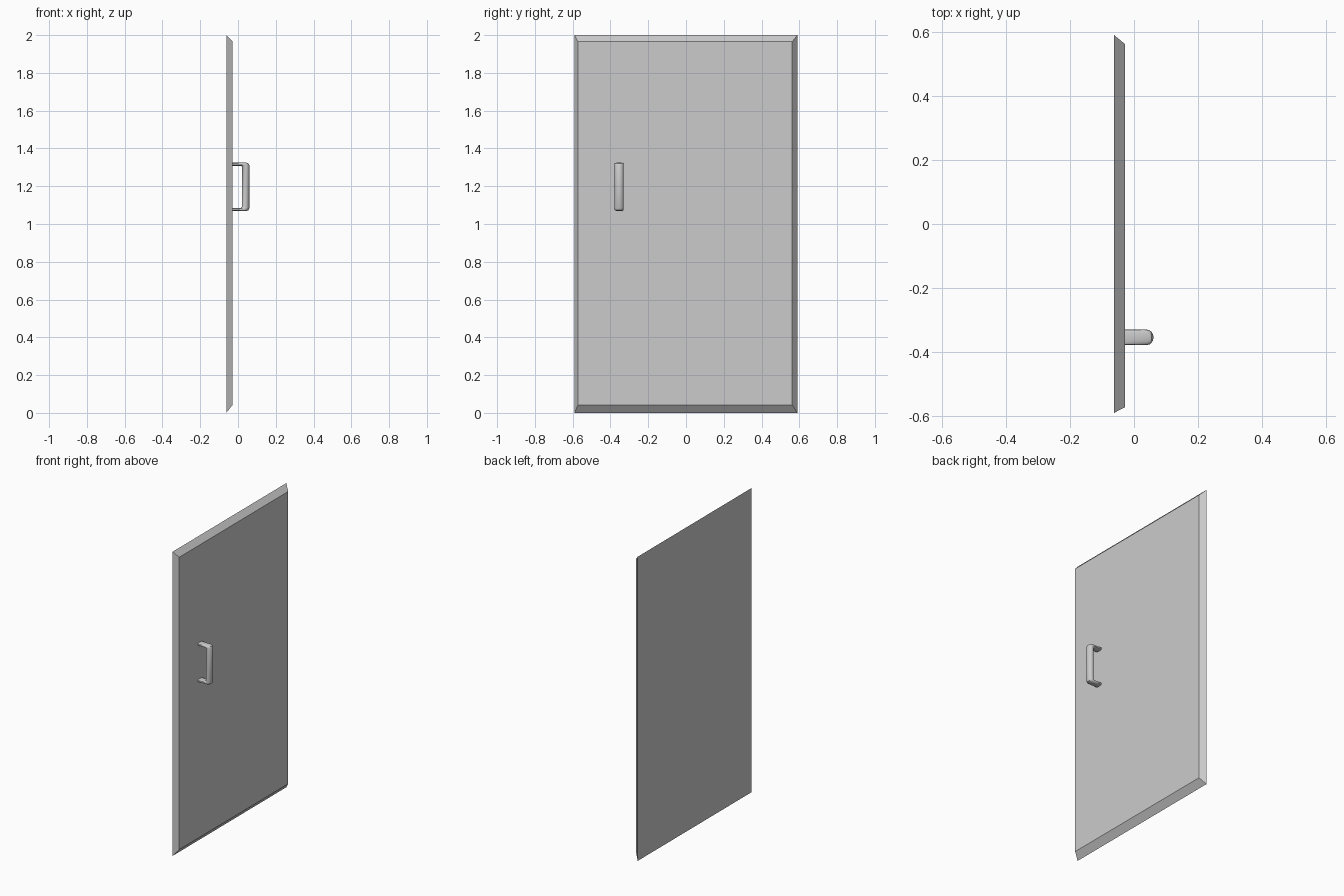
import bpy, bmesh, math

if "Cube" in bpy.data.objects:
    bpy.data.objects.remove(bpy.data.objects["Cube"])


def add_object(name, bm, smooth=False):
    bmesh.ops.recalc_face_normals(bm, faces=bm.faces[:])
    mesh = bpy.data.meshes.new(name)
    bm.to_mesh(mesh)
    bm.free()
    obj = bpy.data.objects.new(name, mesh)
    bpy.context.collection.objects.link(obj)
    if smooth:
        bpy.ops.object.select_all(action='DESELECT')
        obj.select_set(True)
        bpy.context.view_layer.objects.active = obj
        bpy.ops.object.shade_smooth_by_angle(angle=math.radians(35))
    return obj


def loft(rings):
    """Skin a list of closed point loops and cap both ends."""
    bm = bmesh.new()
    loops = [[bm.verts.new(p) for p in ring] for ring in rings]
    n = len(loops[0])
    for a, b in zip(loops, loops[1:]):
        for i in range(n):
            j = (i + 1) % n
            bm.faces.new((a[i], a[j], b[j], b[i]))
    bm.faces.new(loops[0])
    bm.faces.new(loops[-1])
    return bm


# door panel: flat back, smaller front face, sloped edges all round
def rect(x, y0, y1, z0, z1):
    return [(x, y0, z0), (x, y1, z0), (x, y1, z1), (x, y0, z1)]


FRONT_X = -0.028
add_object("door_panel", loft([rect(-0.062, -0.59, 0.59, 0.0, 2.0),
                               rect(FRONT_X, -0.572, 0.562, 0.043, 1.965)]))

# handle: flat legs turning into a round upright grip
HANDLE_Y, HALF_W, MID_Z, SIDES = -0.354, 0.024, 1.197, 16


def power(v, p):
    return math.copysign(abs(v) ** p, v)


def section(xi, zi, xo, zo, p):
    """Cross-section spanning inner to outer point; p < 1 squares it off."""
    ring = []
    for k in range(SIDES):
        a = 2 * math.pi * k / SIDES
        c, s = power(math.cos(a), p), power(math.sin(a), p)
        ring.append(((xi + xo) / 2 + c * (xo - xi) / 2,
                     HANDLE_Y + s * HALF_W,
                     (zi + zo) / 2 + c * (zo - zi) / 2))
    return ring


# inner x, inner height, outer x, outer height above handle middle, squareness
upper = [(FRONT_X - 0.004, 0.111, FRONT_X - 0.004, 0.128, 0.6),
         (0.015, 0.111, 0.044, 0.128, 0.75),
         (0.019, 0.109, 0.055, 0.124, 0.9),
         (0.021, 0.105, 0.061, 0.112, 1.0)]
path = upper + [(xi, -zi, xo, -zo, p) for xi, zi, xo, zo, p in reversed(upper)]
rings = [section(xi, MID_Z + zi, xo, MID_Z + zo, p) for xi, zi, xo, zo, p in path]
add_object("door_handle", loft(rings), smooth=True)
